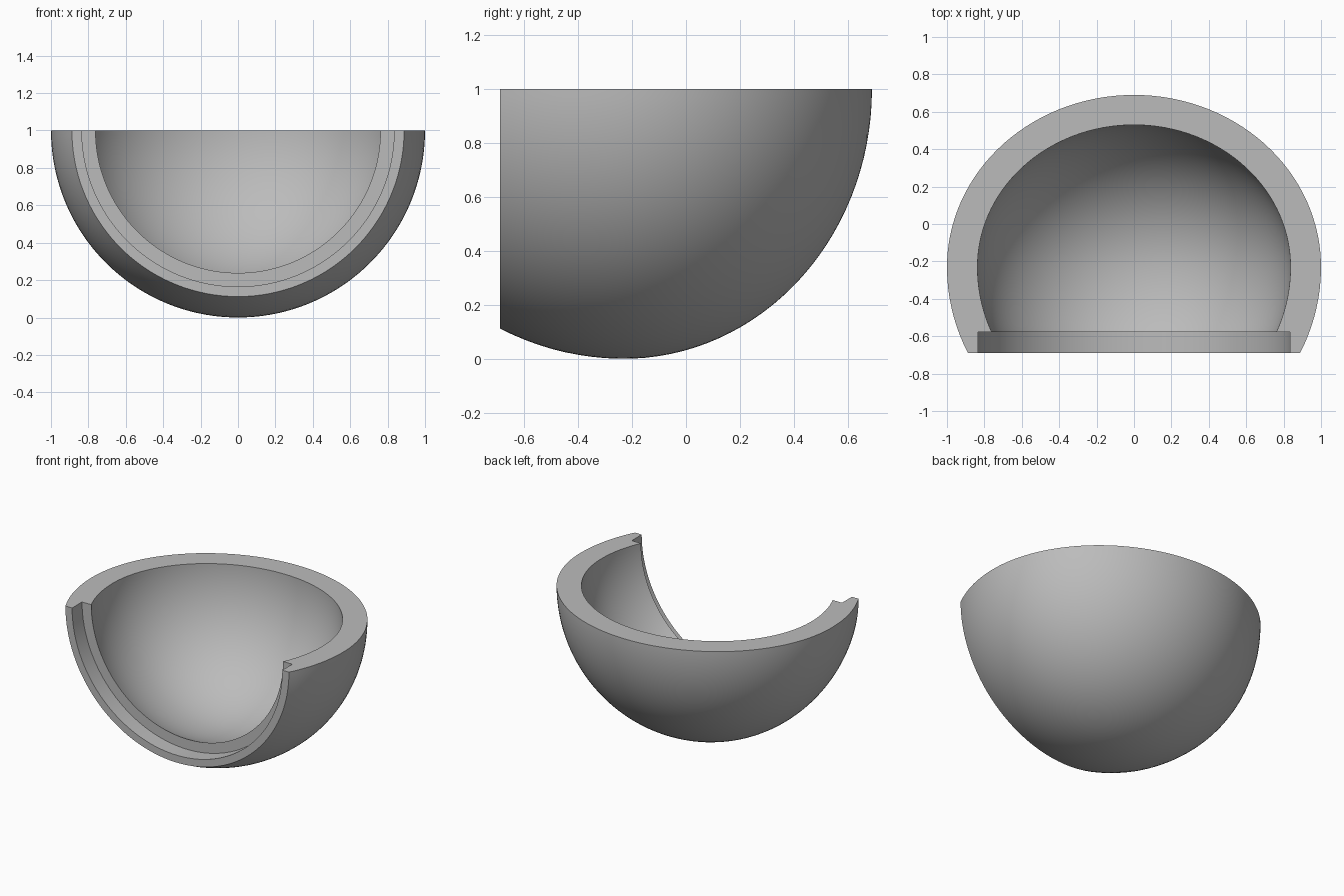
import bpy, bmesh, math
from mathutils import Matrix

cube = bpy.data.objects.get("Cube")
if cube:
    bpy.data.objects.remove(cube)

CENTRE_Y, FRONT_Y, LEDGE_Y = -0.23, -0.69, -0.577
REBATE_R = 0.835
STEPS, SEGMENTS = 40, 96


def arc(radius, depth, front_y):
    """Profile (r, y) from the front opening to the rear pole."""
    start = math.asin((front_y - CENTRE_Y) / radius)
    pts = []
    for i in range(STEPS + 1):
        a = start + (math.pi / 2 - start) * i / STEPS
        reach = radius if a < 0 else depth
        pts.append((radius * math.cos(a), CENTRE_Y + reach * math.sin(a)))
    return pts


# Closed cross-section: outer skin, inner skin, then the stepped lip
outer = arc(1.0, 0.92, FRONT_Y)
inner = arc(0.837, 0.76, LEDGE_Y)
profile = outer + inner[::-1] + [(REBATE_R, LEDGE_Y), (REBATE_R, FRONT_Y)]

# Half turn of the section about the front-to-back axis
bm = bmesh.new()
verts = [bm.verts.new((r, y, 1)) for r, y in profile]
section = bm.faces.new(verts)
edges = list(section.edges)
pole_edge = bm.edges.get((verts[STEPS], verts[STEPS + 1]))
edges.remove(pole_edge)
bmesh.ops.spin(bm, geom=edges, cent=(0, 0, 1), axis=(0, 1, 0),
               angle=math.pi, steps=SEGMENTS)

# Matching cut face on the other side
mirrored = bmesh.ops.duplicate(bm, geom=[section])["geom"]
bmesh.ops.transform(bm, matrix=Matrix.Scale(-1, 4, (1, 0, 0)),
                    verts=[v for v in mirrored if isinstance(v, bmesh.types.BMVert)])
bmesh.ops.remove_doubles(bm, verts=bm.verts, dist=0.0005)
bmesh.ops.recalc_face_normals(bm, faces=bm.faces)

mesh = bpy.data.meshes.new("half_shell")
bm.to_mesh(mesh)
bm.free()
shell = bpy.data.objects.new("half_shell", mesh)
bpy.context.collection.objects.link(shell)

# Plain grey
grey = bpy.data.materials.new("grey")
grey.use_nodes = True
colour = (0.5, 0.5, 0.5, 1)
grey.diffuse_color = colour
grey.node_tree.nodes["Principled BSDF"].inputs["Base Color"].default_value = colour
mesh.materials.append(grey)

bpy.context.view_layer.objects.active = shell
shell.select_set(True)
bpy.ops.object.shade_smooth_by_angle(angle=math.radians(30))
